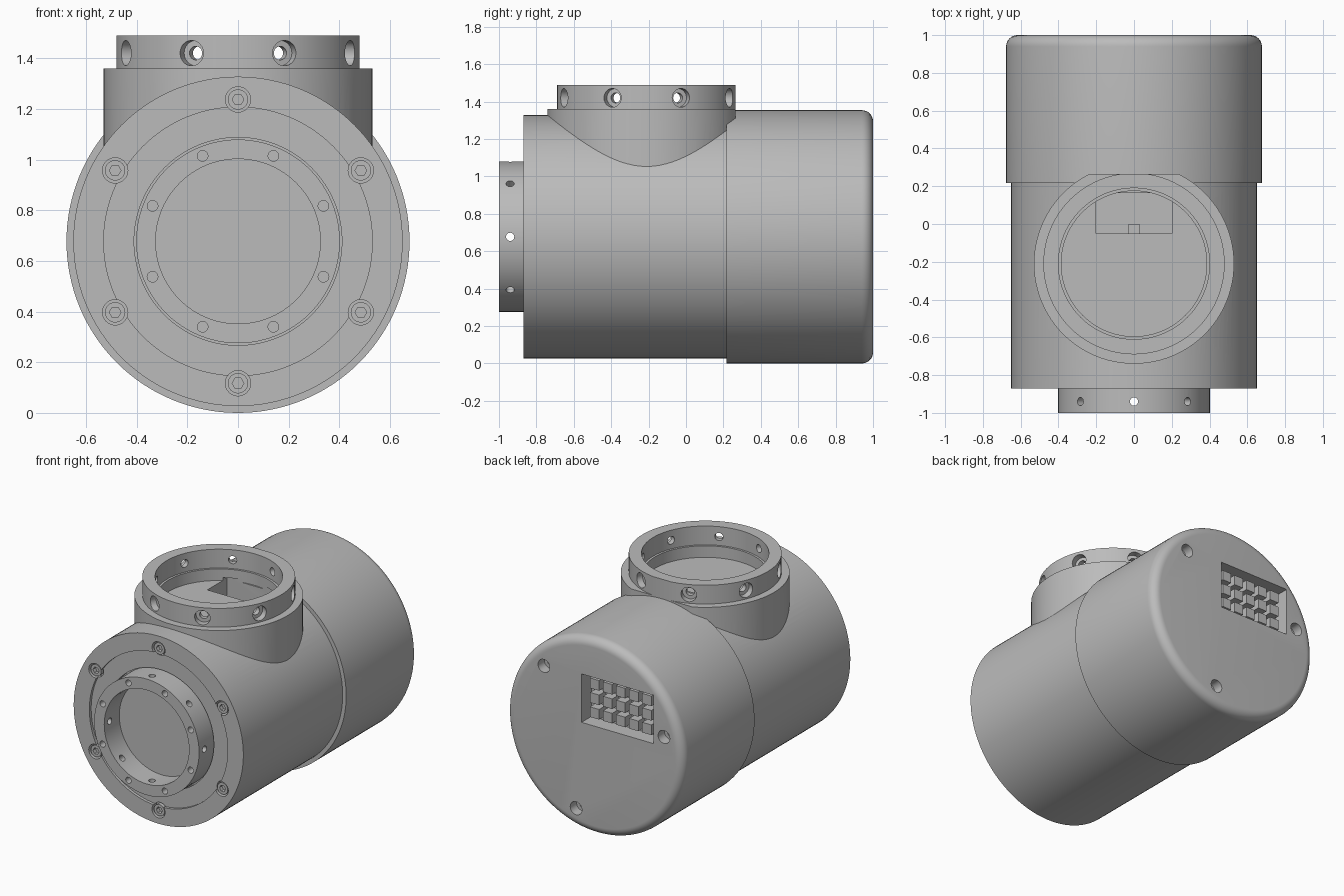
import bpy, bmesh
from math import pi, radians, sin, cos
from mathutils import Matrix, Vector

old = bpy.data.objects.get("Cube")
if old:
    bpy.data.objects.remove(old, do_unlink=True)

GREY = (0.5, 0.5, 0.5, 1)
mat = bpy.data.materials.new("neutral_grey")
mat.use_nodes = True
mat.diffuse_color = GREY
mat.node_tree.nodes["Principled BSDF"].inputs["Base Color"].default_value = GREY

AXIS_Z = 0.677                      # height of the main cylinder axis
TOWER_Y = -0.21                     # centre of the top port
T = Matrix.Translation
ALONG_Y = Matrix.Rotation(-pi / 2, 4, 'X')
MAIN = T((0, 0, AXIS_Z)) @ ALONG_Y


def lathe(bm, profile, matrix, seg=96):
    """Closed solid turned from (radius, height) points, capped at both ends."""
    rings = []
    for r, h in profile:
        rings.append([bm.verts.new(matrix @ Vector((r * cos(2 * pi * i / seg), r * sin(2 * pi * i / seg), h)))
                      for i in range(seg)])
    for a, b in zip(rings, rings[1:]):
        for i in range(seg):
            j = (i + 1) % seg
            bm.faces.new((a[i], a[j], b[j], b[i]))
    bm.faces.new(rings[0][::-1])
    bm.faces.new(rings[-1])


def box(bm, lo, hi):
    lo, hi = Vector(lo), Vector(hi)
    bmesh.ops.create_cube(bm, size=1, matrix=T((lo + hi) / 2) @ Matrix.Diagonal((hi - lo).to_4d()))


def polar(angle, r, y=0):
    """Point on a circle around the main axis."""
    return T((r * cos(radians(angle)), y, AXIS_Z + r * sin(radians(angle))))


def finish(name, bm):
    bmesh.ops.recalc_face_normals(bm, faces=bm.faces)
    mesh = bpy.data.meshes.new(name)
    bm.to_mesh(mesh)
    bm.free()
    mesh.materials.append(mat)
    ob = bpy.data.objects.new(name, mesh)
    bpy.context.collection.objects.link(ob)
    return ob


def activate(ob):
    bpy.ops.object.select_all(action='DESELECT')
    ob.select_set(True)
    bpy.context.view_layer.objects.active = ob


def combine(ob, bm, operation='DIFFERENCE'):
    """Apply a boolean with a temporary helper solid."""
    tool = bm if isinstance(bm, bpy.types.Object) else finish("cutter", bm)
    tool.hide_render = True
    mod = ob.modifiers.new("cut", 'BOOLEAN')
    mod.operation, mod.object, mod.solver = operation, tool, 'EXACT'
    activate(ob)
    bpy.ops.object.modifier_apply(modifier=mod.name)
    bpy.data.objects.remove(tool, do_unlink=True)


def smooth(ob):
    activate(ob)
    bpy.ops.object.shade_smooth_by_angle(angle=radians(30))


# Main body with a shallow front recess
bm = bmesh.new()
lathe(bm, [(0.41, -0.82), (0.41, -0.85), (0.53, -0.85), (0.53, -0.87), (0.65, -0.87), (0.65, 0.25)], MAIN, 128)
body = finish("main_body", bm)

# Top port: round tower with narrower neck and a flat rear side
bm = bmesh.new()
lathe(bm, [(0.53, 0.9), (0.53, 1.36), (0.48, 1.36), (0.48, 1.49)], T((0, TOWER_Y, 0)))
tower = finish("top_port", bm)
bm = bmesh.new()
box(bm, (-1, 0.265, 0.5), (1, 1, 2))
combine(tower, bm)
combine(body, tower, 'UNION')

# Stepped port bore
bm = bmesh.new()
lathe(bm, [(0.385, 1.28), (0.385, 1.36), (0.40, 1.36), (0.40, 1.6)], T((0, TOWER_Y, 0)))
combine(body, bm)

# Pocket in the port floor
bm = bmesh.new()
box(bm, (-0.2, -0.05, 1.15), (0.2, 0.165, 1.3))
combine(body, bm)

# Counterbored radial holes in the neck
bm = bmesh.new()
for k in range(8):
    m = T((0, TOWER_Y, 1.42)) @ Matrix.Rotation(radians(22.5 + 45 * k), 4, 'Z') @ Matrix.Rotation(pi / 2, 4, 'Y')
    lathe(bm, [(0.027, 0.3), (0.027, 0.435), (0.05, 0.435), (0.05, 0.6)], m, 24)
combine(body, bm)

# Counterbores for the front screws
SCREWS = [30 + 60 * k for k in range(6)]
bm = bmesh.new()
for a in SCREWS:
    lathe(bm, [(0.05, -0.95), (0.05, -0.825)], polar(a, 0.56) @ ALONG_Y, 32)
combine(body, bm)
smooth(body)

# Socket head screws
bm, sockets = bmesh.new(), bmesh.new()
for a in SCREWS:
    m = polar(a, 0.56) @ ALONG_Y
    lathe(bm, [(0.04, -0.81), (0.04, -0.862)], m, 32)
    lathe(sockets, [(0.023, -0.835), (0.023, -0.9)], m, 6)
screws = finish("front_screws", bm)
combine(screws, sockets)
smooth(screws)

# Front collar with bore, face holes and radial holes
bm = bmesh.new()
lathe(bm, [(0.402, -1), (0.402, -0.8)], MAIN)
collar = finish("front_collar", bm)
bm = bmesh.new()
lathe(bm, [(0.325, -1.1), (0.325, -0.835)], MAIN)
combine(collar, bm)
bm = bmesh.new()
for k in range(8):
    lathe(bm, [(0.021, -1.1), (0.021, -0.92)], polar(22.5 + 45 * k, 0.365) @ ALONG_Y, 20)
    radial = T((0, -0.94, AXIS_Z)) @ Matrix.Rotation(radians(45 * k), 4, 'Y')
    lathe(bm, [(0.022, 0.25), (0.022, 0.5)], radial, 20)
combine(collar, bm)
smooth(collar)

# Rear cap with rounded back edge
FILLET = 0.06
arc = [(0.677 - FILLET + FILLET * cos(t * pi / 16), 1 - FILLET + FILLET * sin(t * pi / 16)) for t in range(9)]
bm = bmesh.new()
lathe(bm, [(0.677, 0.217)] + arc, MAIN, 128)
cap = finish("rear_cap", bm)

# Rear screw holes and connector recess
bm = bmesh.new()
for a in (45, 165, 285):
    lathe(bm, [(0.022, 0.8), (0.022, 0.93), (0.045, 0.93), (0.045, 1.1)], polar(a, 0.55) @ ALONG_Y, 32)
box(bm, (-0.45, 0.89, AXIS_Z + 0.075), (0.10, 1.1, AXIS_Z + 0.41))
combine(cap, bm)
smooth(cap)

# Grid of connector blocks in the rear recess
bm = bmesh.new()
for col in range(5):
    for row in range(3):
        x, z = -0.375 + 0.1 * col, AXIS_Z + 0.145 + 0.1 * row
        box(bm, (x - 0.035, 0.88, z - 0.035), (x + 0.035, 0.965, z + 0.035))
finish("connector_blocks", bm)

# Small tab in the port pocket
bm = bmesh.new()
box(bm, (-0.03, -0.05, 1.14), (0.03, 0, 1.25))
finish("pocket_tab", bm)
